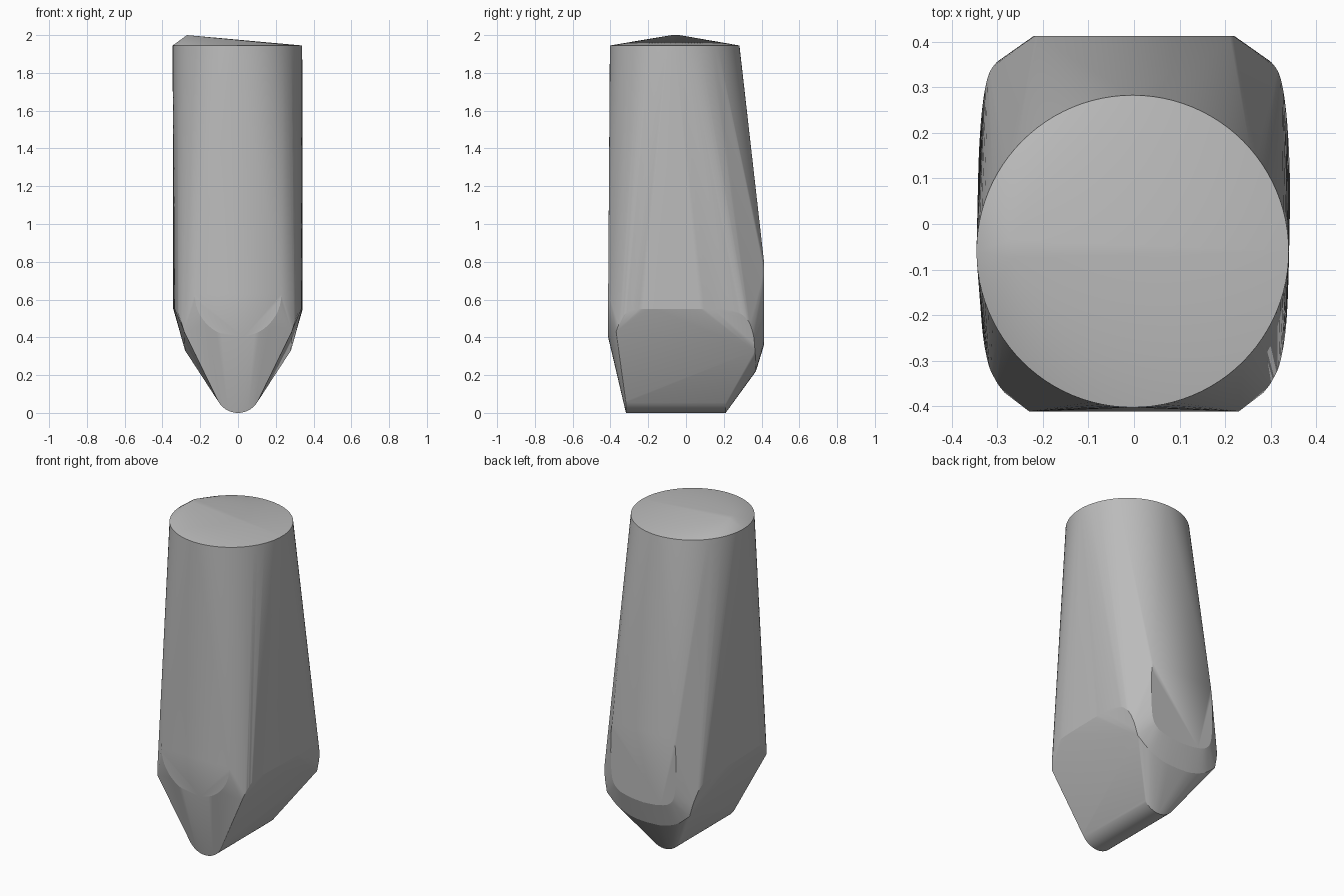
import bpy, bmesh, math
from mathutils import Vector

if "Cube" in bpy.data.objects:
    bpy.data.objects.remove(bpy.data.objects["Cube"], do_unlink=True)


def smooth_path(points, steps=5):
    """Catmull-Rom curve through the control points."""
    p = [Vector(c) for c in points]
    p = [2 * p[0] - p[1]] + p + [2 * p[-1] - p[-2]]
    path = []
    for a, b, c, d in zip(p, p[1:], p[2:], p[3:]):
        for i in range(steps):
            t = i / steps
            path.append(0.5 * (2 * b + (c - a) * t + (2 * a - 5 * b + 4 * c - d) * t * t
                               + (3 * b - a - 3 * c + d) * t ** 3))
    return path + [p[-2]]


def mirrored(path):
    return path + [Vector((-v.x, v.y, v.z)) for v in path]


points = []

# Round top rim and off-centre peak
for i in range(96):
    a = math.tau * i / 96
    points.append(Vector((-0.003 + 0.343 * math.cos(a), -0.06 + 0.343 * math.sin(a), 1.945)))
points += [Vector((-0.27, y, 2.0)) for y in (-0.075, -0.035)]

# Flat front panel with a round lower end
front = [Vector((0.23 * math.cos(a), -0.412, 0.63 - 0.23 * math.sin(a)))
         for a in (math.pi / 2 * i / 12 for i in range(13))]

# Crease between the side walls and the sloping lower faces
side = smooth_path([(0.285, -0.37, 0.43), (0.303, -0.345, 0.49), (0.322, -0.3, 0.54),
                    (0.336, -0.2, 0.55), (0.342, 0, 0.55), (0.342, 0.12, 0.55),
                    (0.335, 0.24, 0.545), (0.322, 0.32, 0.5), (0.302, 0.355, 0.42),
                    (0.28, 0.365, 0.33)])

# Lower back rim and the flat back panel
rim = smooth_path([(0, 0.37, 0.22), (0.1, 0.37, 0.228), (0.2, 0.37, 0.265), (0.28, 0.365, 0.33)])
back = smooth_path([(0, 0.413, 0.36), (0.1, 0.413, 0.37), (0.18, 0.413, 0.4),
                    (0.215, 0.413, 0.48), (0.22, 0.413, 0.7), (0.21, 0.413, 0.8)])

# Rounded keel along the bottom
keel = []
for y in (-0.318, 0.21):
    for i in range(13):
        a = math.radians(62 * i / 12)
        keel.append(Vector((0.12 * math.sin(a), y, 0.12 - 0.12 * math.cos(a))))

for path in (front, side, rim, back, keel):
    points += mirrored(path)

# Wrap all outlines in one convex skin
bm = bmesh.new()
for p in points:
    bm.verts.new(p)
bmesh.ops.remove_doubles(bm, verts=bm.verts, dist=0.0005)
hull = bmesh.ops.convex_hull(bm, input=bm.verts)
loose = set(hull["geom_interior"]) | set(hull["geom_unused"])
bmesh.ops.delete(bm, geom=[g for g in loose if isinstance(g, bmesh.types.BMVert)], context="VERTS")
bmesh.ops.recalc_face_normals(bm, faces=bm.faces)
mesh = bpy.data.meshes.new("tapered_block")
bm.to_mesh(mesh)
bm.free()

block = bpy.data.objects.new("tapered_block", mesh)
bpy.context.collection.objects.link(block)

# Plain grey material
grey = bpy.data.materials.new("grey")
grey.use_nodes = True
colour = (0.5, 0.5, 0.5, 1)
grey.diffuse_color = colour
grey.node_tree.nodes["Principled BSDF"].inputs["Base Color"].default_value = colour
mesh.materials.append(grey)

bpy.context.view_layer.objects.active = block
block.select_set(True)
bpy.ops.object.shade_smooth_by_angle(angle=math.radians(15))
